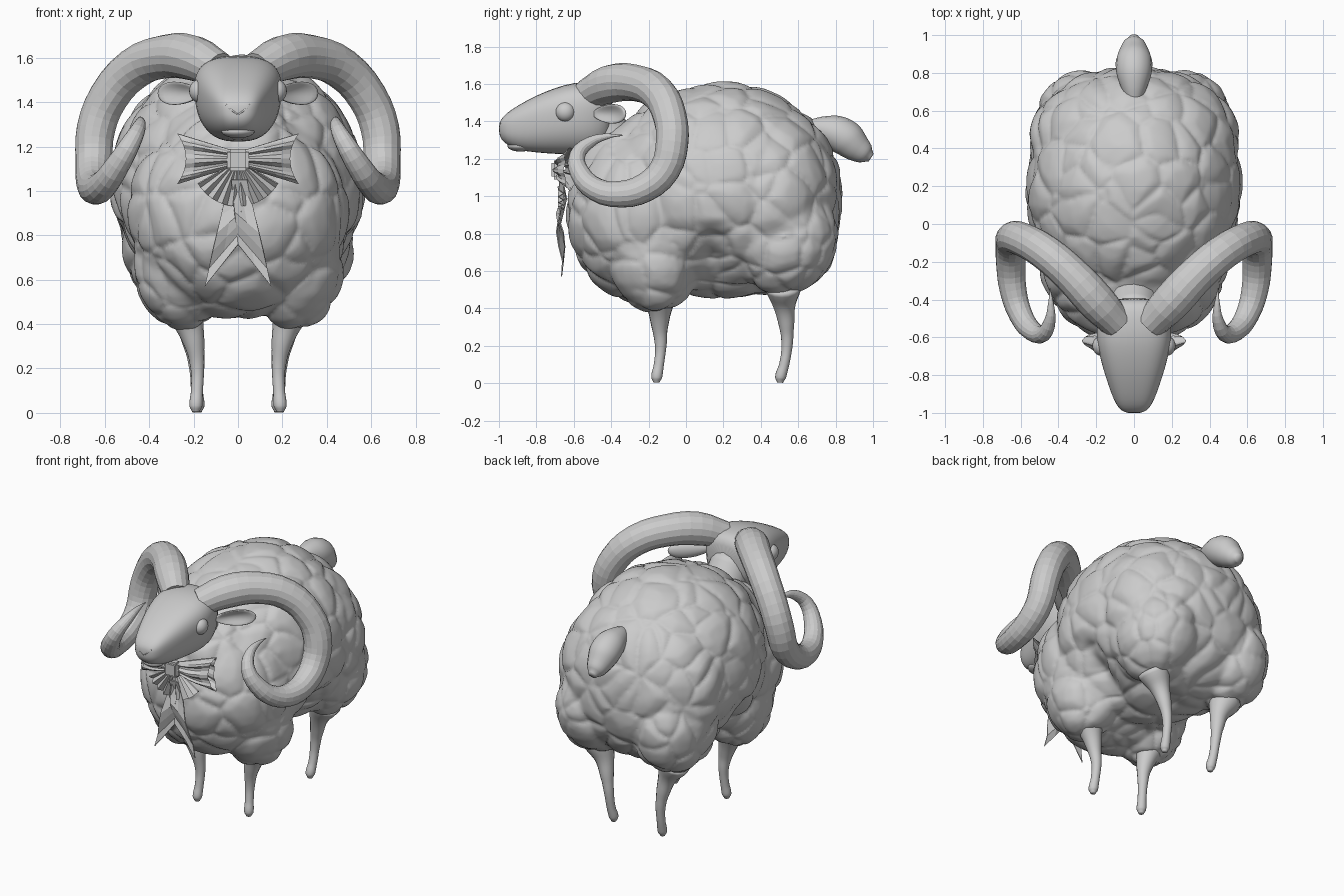
import bpy, bmesh, math
from mathutils import Vector, Matrix, noise

if "Cube" in bpy.data.objects:
    bpy.data.objects.remove(bpy.data.objects["Cube"])


def make_object(name, bm, smooth=True):
    bmesh.ops.recalc_face_normals(bm, faces=bm.faces)
    for f in bm.faces:
        f.smooth = smooth
    me = bpy.data.meshes.new(name)
    bm.to_mesh(me)
    bm.free()
    ob = bpy.data.objects.new(name, me)
    bpy.context.collection.objects.link(ob)
    return ob


def add_ellipsoid(bm, c, r, seg=24):
    m = Matrix.Translation(c) @ Matrix.Diagonal((*r, 1))
    return bmesh.ops.create_uvsphere(bm, u_segments=seg, v_segments=seg // 2, radius=1, matrix=m)['verts']


def bake(ob):
    dg = bpy.context.evaluated_depsgraph_get()
    me = bpy.data.meshes.new_from_object(ob.evaluated_get(dg))
    ob.modifiers.clear()
    ob.data = me


def tube(name, pts, sides_res=4, res=3, side=1, smooth=True):
    """Tapered tube through (x, y, z, radius) points."""
    cu = bpy.data.curves.new(name, 'CURVE')
    cu.dimensions = '3D'
    cu.bevel_depth = 1
    cu.bevel_resolution = sides_res
    cu.use_fill_caps = True
    cu.resolution_u = res
    sp = cu.splines.new('BEZIER')
    sp.radius_interpolation = 'CARDINAL'
    sp.bezier_points.add(len(pts) - 1)
    for bp, (x, y, z, r) in zip(sp.bezier_points, pts):
        bp.co = (x * side, y, z)
        bp.radius = r
        bp.handle_left_type = bp.handle_right_type = 'AUTO'
    tmp = bpy.data.objects.new(name + "_path", cu)
    bpy.context.collection.objects.link(tmp)
    bpy.context.view_layer.update()
    dg = bpy.context.evaluated_depsgraph_get()
    me = bpy.data.meshes.new_from_object(tmp.evaluated_get(dg))
    bpy.data.objects.remove(tmp)
    bm = bmesh.new()
    bm.from_mesh(me)
    bmesh.ops.remove_doubles(bm, verts=bm.verts, dist=1e-5)
    return make_object(name, bm, smooth)


def loft(bm, rings, closed=True, caps=True):
    vr = [[bm.verts.new(p) for p in ring] for ring in rings]
    n = len(vr[0])
    for a, b in zip(vr, vr[1:]):
        for i in range(n if closed else n - 1):
            j = (i + 1) % n
            bm.faces.new((a[i], a[j], b[j], b[i]))
    if caps:
        bm.faces.new(vr[0])
        bm.faces.new(vr[-1])


# Fleece: fused ellipsoids, pinched between the legs, then shallow wool lumps
bm = bmesh.new()
add_ellipsoid(bm, (0, 0.18, 1.03), (0.565, 0.64, 0.57), 48)
add_ellipsoid(bm, (0, 0.44, 0.99), (0.55, 0.39, 0.51), 48)
add_ellipsoid(bm, (0, -0.20, 0.90), (0.49, 0.43, 0.47), 48)
add_ellipsoid(bm, (0, -0.28, 1.13), (0.32, 0.29, 0.26))
for s in (1, -1):
    add_ellipsoid(bm, (s * 0.25, -0.17, 0.68), (0.22, 0.24, 0.30))
    add_ellipsoid(bm, (s * 0.28, 0.52, 0.78), (0.24, 0.29, 0.30))
fleece = make_object("fleece", bm)
rm = fleece.modifiers.new("fuse", 'REMESH')
rm.mode = 'VOXEL'
rm.voxel_size = 0.014
sm = fleece.modifiers.new("soften", 'SMOOTH')
sm.iterations = 8
bake(fleece)
bm = bmesh.new()
bm.from_mesh(fleece.data)
for v in bm.verts:
    low = min(1, max(0, (0.88 - v.co.z) / 0.18))
    v.co.x *= 1 - 0.24 * low * math.exp(-((v.co.y - 0.14) / 0.085) ** 2)
bm.normal_update()
moved = []
for v in bm.verts:
    p = v.co + noise.noise_vector(v.co * 5) * 0.03
    d = noise.voronoi(p * 5.0)[0]
    lump = min(1.0, 2.0 * (d[1] - d[0])) ** 0.5
    moved.append(v.co + v.normal * (0.024 * lump - 0.008))
for v, co in zip(bm.verts, moved):
    v.co = co
for f in bm.faces:
    f.smooth = True
bmesh.ops.smooth_vert(bm, verts=bm.verts, factor=0.5, use_axis_x=True, use_axis_y=True, use_axis_z=True)
bm.to_mesh(fleece.data)
bm.free()

# Head: lofted sections (y, bottom, top, half width)
sections = [(-1.0, 1.335, 1.385, .035), (-.99, 1.305, 1.41, .065), (-.96, 1.275, 1.445, .092),
            (-.90, 1.245, 1.485, .118), (-.80, 1.232, 1.54, .152), (-.70, 1.225, 1.58, .18),
            (-.60, 1.22, 1.61, .2), (-.50, 1.22, 1.61, .19), (-.43, 1.25, 1.60, .16),
            (-.39, 1.32, 1.56, .11)]
rings = []
for y, z0, z1, w in sections:
    ring = []
    for i in range(28):
        a = 2 * math.pi * i / 28
        c, s = math.cos(a), math.sin(a)
        sx = math.copysign(abs(c) ** 0.72, c)
        sz = math.copysign(abs(s) ** 0.8, s)
        ring.append((w * sx * (1 + 0.15 * s), y, (z0 + z1) / 2 + (z1 - z0) / 2 * sz))
    rings.append(ring)
bm = bmesh.new()
loft(bm, rings)
head = make_object("head", bm)
head.modifiers.new("round", 'SUBSURF').levels = 1
bake(head)
bm = bmesh.new()
add_ellipsoid(bm, (0, -0.885, 1.268), (0.075, 0.07, 0.03))
make_object("lower_lip", bm)
tube("neck", [(0, -.27, 1.05, .19), (0, -.38, 1.26, .14), (0, -.5, 1.42, .13)], 6, 4)

# Nose creases laid onto the muzzle
bpy.context.view_layer.update()
for s, lab in ((1, "right"), (-1, "left")):
    pts = []
    for x, z in ((.055, 1.39), (.03, 1.365), (0, 1.345)):
        hit, co, _, _ = head.ray_cast(Vector((s * x, -2, z)), Vector((0, 1, 0)))
        if hit:
            pts.append((s * x, co.y + 0.002, z, 0.004))
    if len(pts) > 1:
        tube("nose_crease_" + lab, pts, 1, 3)

HORN = [(.085, -.53, 1.54, .085), (.20, -.41, 1.598, .102), (.33, -.27, 1.605, .098), (.47, -.15, 1.55, .094),
        (.585, -.085, 1.42, .09), (.64, -.075, 1.28, .088), (.65, -.115, 1.14, .083),
        (.652, -.22, 1.045, .078), (.64, -.35, 1.01, .072), (.60, -.48, 1.035, .063),
        (.54, -.565, 1.12, .054), (.48, -.58, 1.22, .043), (.445, -.51, 1.29, .03),
        (.44, -.42, 1.32, .015), (.445, -.34, 1.325, .003)]
FRONT_LEG = [(.25, -.14, .50, .10), (.22, -.14, .40, .068), (.195, -.14, .3, .044), (.183, -.135, .2, .031),
             (.185, -.145, .1, .027), (.19, -.157, .03, .029), (.19, -.158, .003, .016)]
HIND_LEG = [(.28, .52, .52, .10), (.235, .525, .42, .062), (.205, .538, .3, .04), (.19, .54, .2, .03),
            (.185, .525, .1, .027), (.18, .505, .03, .029), (.18, .503, .003, .016)]
for s, lab in ((1, "right"), (-1, "left")):
    # Horns and legs
    tube("horn_" + lab, HORN, 6, 3, s, smooth=False)
    tube("front_leg_" + lab, FRONT_LEG, 6, 5, s)
    tube("hind_leg_" + lab, HIND_LEG, 6, 5, s)
    # Eyes
    bm = bmesh.new()
    add_ellipsoid(bm, (s * .175, -.645, 1.45), (.045, .052, .052))
    make_object("eye_" + lab, bm)
    # Ears: leaf shapes hollowed on the front
    bm = bmesh.new()
    for v in add_ellipsoid(bm, (0, 0, 0), (.13, .035, .06)):
        q = 1 - (v.co.x / .13) ** 2 - (v.co.z / .06) ** 2
        if v.co.y < 0:
            v.co.y += 0.05 * max(0, q)
        v.co.z *= 0.85 + 1.6 * v.co.x
    bm.transform(Matrix.Translation((s * .265, -.41, 1.44)) @ Matrix.Diagonal((s, 1, 1, 1))
                 @ Matrix.Rotation(math.radians(42), 4, 'Z'))
    make_object("ear_" + lab, bm)
    # Bow loops: pleated pouches flaring away from the knot
    bm = bmesh.new()
    rings = []
    for k in range(6):
        u = k / 5
        ring = []
        for i in range(32):
            a = 2 * math.pi * i / 32
            pleat = 1 + (0.28 if i % 4 < 2 else -0.28) * (1 - 0.5 * u)
            h = 0.04 + 0.075 * u
            d = (0.02 + 0.035 * math.sin(math.pi * min(1, u * .9))) * pleat
            x = 0.03 + (0.225 - 0.02 * math.cos(2 * a)) * u
            ring.append((s * x, -.67 + 0.05 * u + d * math.cos(a), 1.145 + h * math.sin(a)))
        rings.append(ring)
    loft(bm, rings, caps=False)
    make_object("bow_loop_" + lab, bm, smooth=False)
    # Ribbon ends with slanted tips
    bm = bmesh.new()
    rings = []
    for k in range(7):
        t = k / 6
        y = -.675 + 0.015 * math.sin(t * 9) - 0.012 * s * (1 - t)
        xo, zo = .04 + .11 * t, 1.05 - .48 * t
        xi, zi = -.03 + .03 * t, 1.05 - .29 * t
        rings.append([(s * (xi + (xo - xi) * f), y + (0.008 if f == .5 else 0), zi + (zo - zi) * f)
                      for f in (0, .5, 1)])
    loft(bm, rings, closed=False, caps=False)
    ob = make_object("ribbon_end_" + lab, bm, smooth=False)
    ob.modifiers.new("thickness", 'SOLIDIFY').thickness = 0.006

# Pleated fan under the knot
bm = bmesh.new()
rings = []
for r in (0.03, 0.10, 0.16, 0.21):
    ring = []
    for i in range(19):
        a = math.radians(-150 + 120 * i / 18)
        ring.append((r * math.cos(a), -.665 + (0.07 * r if i % 2 else -0.07 * r), 1.14 + r * math.sin(a)))
    rings.append(ring)
loft(bm, rings, closed=False, caps=False)
fan = make_object("bow_fan", bm, smooth=False)
fan.modifiers.new("thickness", 'SOLIDIFY').thickness = 0.006

# Bow knot
bm = bmesh.new()
bmesh.ops.create_cube(bm, size=1, matrix=Matrix.Translation((0, -.69, 1.14)) @ Matrix.Diagonal((.10, .06, .10, 1)))
bmesh.ops.bevel(bm, geom=bm.edges[:], offset=0.014, segments=2, affect='EDGES')
make_object("bow_knot", bm, smooth=False)

# Tail
tube("tail", [(0, .62, 1.37, .03), (0, .74, 1.355, .075), (0, .84, 1.32, .097), (0, .91, 1.262, .08),
              (0, .96, 1.225, .055), (0, .99, 1.205, .025)], 6, 5)
